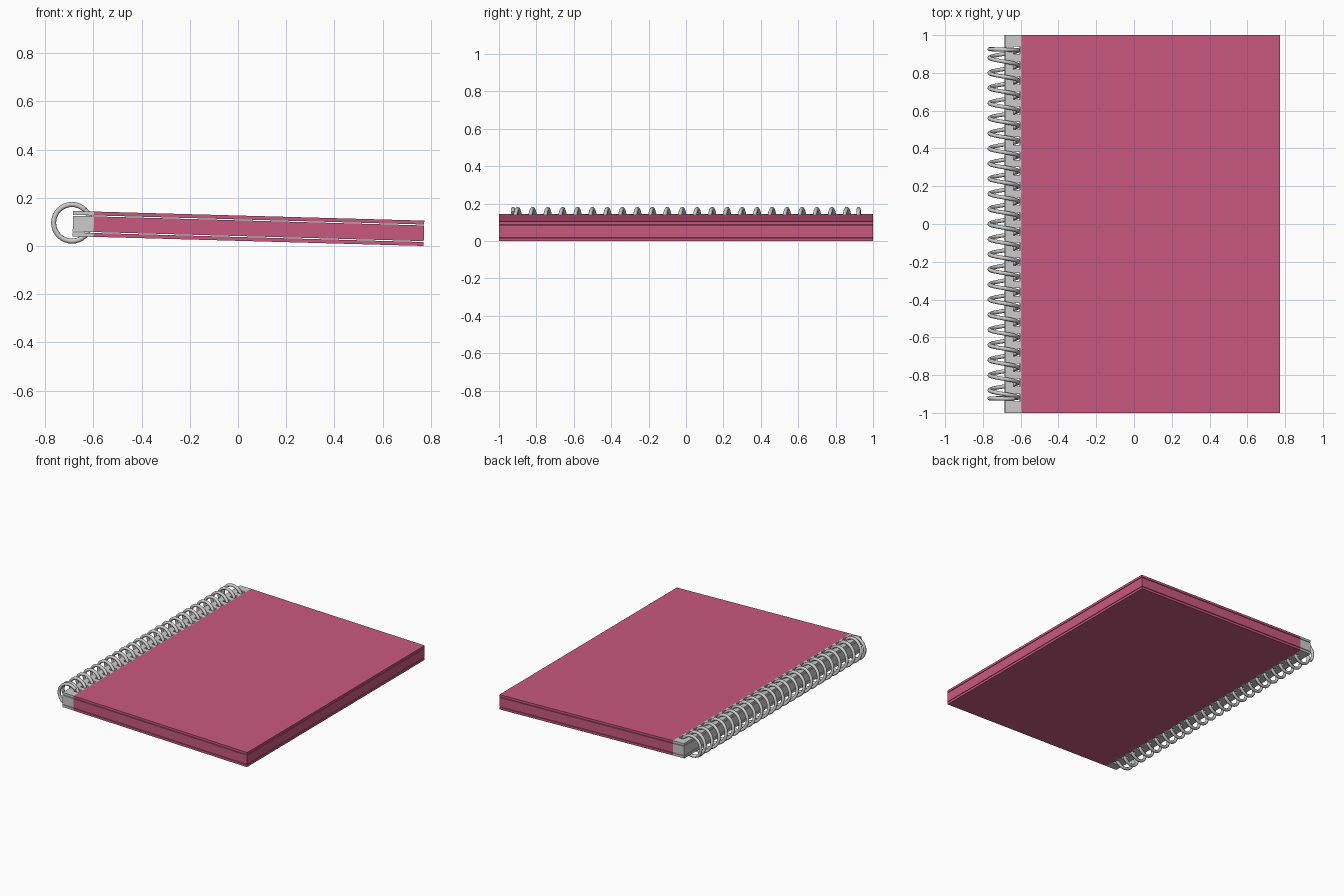
import bpy, bmesh, math

if "Cube" in bpy.data.objects:
    bpy.data.objects.remove(bpy.data.objects["Cube"])

pink = bpy.data.materials.new("pink")
pink.diffuse_color = (0.58, 0.10, 0.21, 1)
pink.use_nodes = True
pink.node_tree.nodes["Principled BSDF"].inputs["Base Color"].default_value = pink.diffuse_color
grey = bpy.data.materials.new("grey")

RIGHT, TILT = 0.77, 0.0275
HOLES = [0.92 - 0.08 * k for k in range(24)]

# Sheet with a grey punched binding strip and a pink main area
def sheet(name, z0, z1):
    xs = [-0.687, -0.642, -0.606, -0.6, RIGHT]
    ys = [-1.0] + sorted(h + d for h in HOLES for d in (-0.021, 0.021)) + [1.0]
    bm = bmesh.new()
    grid = [[bm.verts.new((x - RIGHT, y, z0)) for y in ys] for x in xs]
    for i in range(len(xs) - 1):
        for j in range(len(ys) - 1):
            if i == 1 and j % 2:
                continue  # punched hole
            f = bm.faces.new((grid[i][j], grid[i + 1][j], grid[i + 1][j + 1], grid[i][j + 1]))
            f.material_index = 1 if i < 3 else 0
    me = bpy.data.meshes.new(name)
    bm.to_mesh(me)
    bm.free()
    ob = bpy.data.objects.new(name, me)
    bpy.context.collection.objects.link(ob)
    me.materials.append(pink)
    me.materials.append(grey)
    mod = ob.modifiers.new("thickness", 'SOLIDIFY')
    mod.thickness = z1 - z0
    mod.offset = 1
    ob.location = (RIGHT, 0, 0)
    ob.rotation_euler = (0, TILT, 0)
    return ob

# Covers and page block
sheet("back_cover", 0.0, 0.016)
sheet("pages", 0.020, 0.085)
sheet("front_cover", 0.089, 0.105)

# Spiral wire with a flat turn at each end
STEPS, CX, CZ, R = 32, -0.689, 0.096, 0.076
pts = []
for s in range(int(0.4 * STEPS), int(24.9 * STEPS) + 1):
    t = s / STEPS
    y = 0.92 - 0.08 * (min(max(t, 1), 24) - 1)
    y += 0.012 * max(0, 1 - t) - 0.006 * max(0, t - 24)
    a = -2 * math.pi * t
    pts.append((CX + R * math.cos(a), y, CZ + R * math.sin(a)))
cu = bpy.data.curves.new("spiral_wire", 'CURVE')
cu.dimensions = '3D'
cu.bevel_depth = 0.0105
cu.bevel_resolution = 3
cu.use_fill_caps = True
sp = cu.splines.new('POLY')
sp.points.add(len(pts) - 1)
for p, co in zip(sp.points, pts):
    p.co = (*co, 1)
sp.use_smooth = True
wire = bpy.data.objects.new("spiral_wire", cu)
bpy.context.collection.objects.link(wire)
